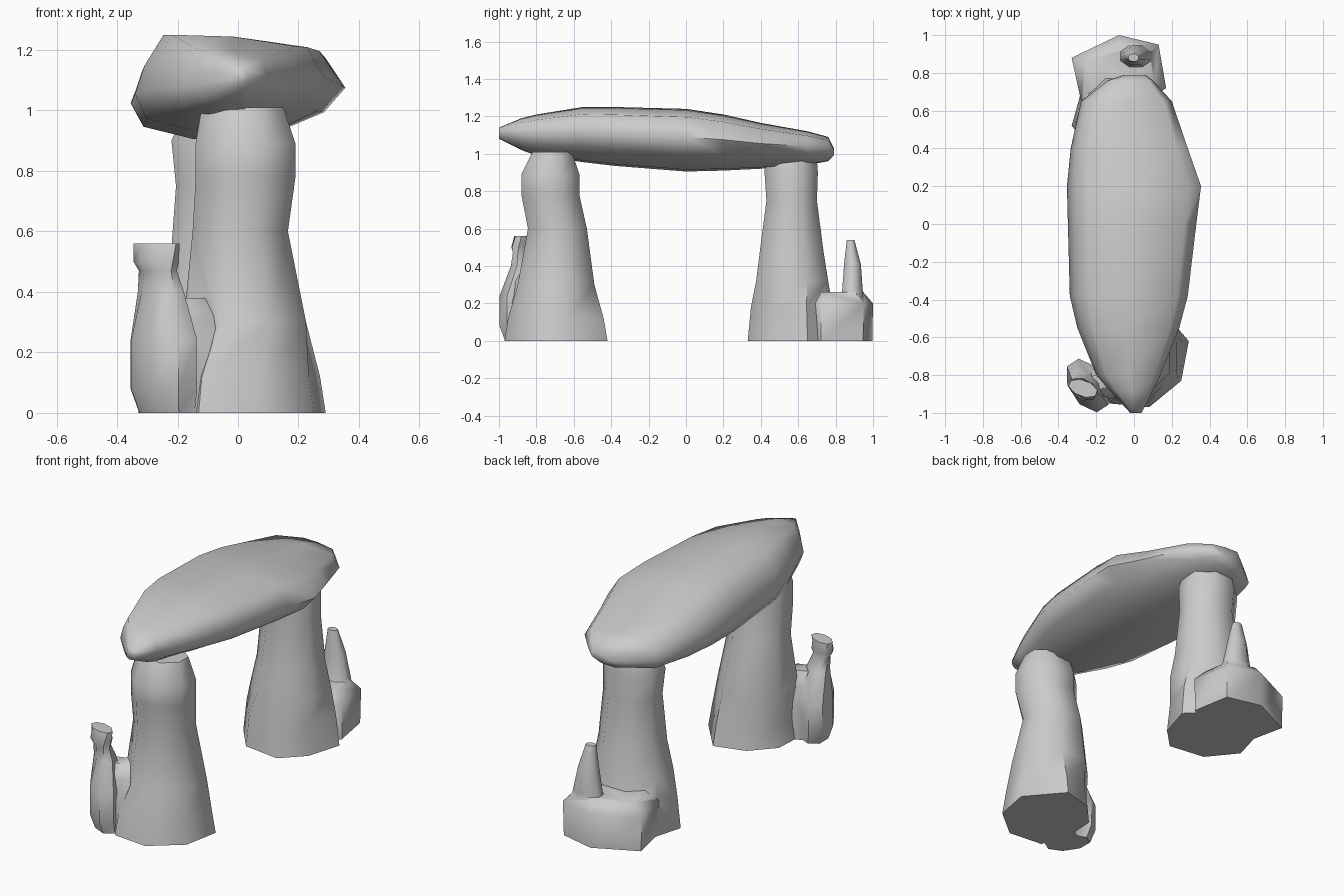
import bpy, bmesh, math
from mathutils import Vector

if "Cube" in bpy.data.objects:
    bpy.data.objects.remove(bpy.data.objects["Cube"])


def loft(name, rings):
    """Skin equal-length point rings and cap both ends."""
    bm = bmesh.new()
    vs = [[bm.verts.new(p) for p in r] for r in rings]
    n = len(vs[0])
    for a, b in zip(vs, vs[1:]):
        for i in range(n):
            bm.faces.new((a[i], a[(i + 1) % n], b[(i + 1) % n], b[i]))
    bm.faces.new(vs[0])
    bm.faces.new(vs[-1])
    bmesh.ops.recalc_face_normals(bm, faces=bm.faces)
    me = bpy.data.meshes.new(name)
    bm.to_mesh(me)
    bm.free()
    ob = bpy.data.objects.new(name, me)
    bpy.context.collection.objects.link(ob)
    return ob


def box_ring(z, x0, x1, y0, y1, n=8):
    """Rounded ring that fills the given bounds."""
    k = 0.5 / math.cos(math.pi / n)
    return [((x0 + x1) / 2 + (x1 - x0) * k * math.cos((i + .5) * math.tau / n),
             (y0 + y1) / 2 + (y1 - y0) * k * math.sin((i + .5) * math.tau / n), z) for i in range(n)]


def turned_ring(z, cx, cy, a, b, deg, n=8):
    """Ellipse ring turned about z."""
    t = math.radians(deg)
    pts = []
    for i in range(n):
        u = a * math.cos((i + .5) * math.tau / n) / math.cos(math.pi / n)
        v = b * math.sin((i + .5) * math.tau / n) / math.cos(math.pi / n)
        pts.append((cx + u * math.cos(t) - v * math.sin(t), cy + u * math.sin(t) + v * math.cos(t), z))
    return pts


def poly_ring(z, pts, s=1.0):
    """Outline scaled about its middle."""
    c = sum((Vector(p) for p in pts), Vector((0, 0))) / len(pts)
    return [(*(c + (Vector(p) - c) * s), z) for p in pts]


def fuse(base, parts):
    """Union the parts into the base and drop the pieces."""
    for p in parts:
        m = base.modifiers.new("fuse", 'BOOLEAN')
        m.operation, m.object, m.solver = 'UNION', p, 'EXACT'
        bpy.ops.object.select_all(action='DESELECT')
        bpy.context.view_layer.objects.active = base
        base.select_set(True)
        bpy.ops.object.modifier_apply(modifier=m.name)
        bpy.data.objects.remove(p)


def smooth(ob, deg):
    bpy.ops.object.select_all(action='DESELECT')
    bpy.context.view_layer.objects.active = ob
    ob.select_set(True)
    bpy.ops.object.shade_smooth_by_angle(angle=math.radians(deg))


# Capstone: one lopsided cross-section swept front to back
SECTION = [(-1, .38), (-.9, .68), (-.7, 1), (.05, .98), (.82, .87),
           (1, .55), (.8, .28), (.3, .03), (-.4, 0), (-.88, .12)]
SPANS = [(-1.0, -.02, .04, 1.08, 1.14), (-.88, -.13, .1, 1.02, 1.19), (-.8, -.2, .14, .99, 1.21),
         (-.55, -.3, .24, .955, 1.25), (-.38, -.34, .285, .935, 1.25), (0, -.35, .33, .905, 1.24),
         (.2, -.355, .355, .91, 1.21), (.4, -.335, .285, .92, 1.165), (.65, -.28, .2, .94, 1.12),
         (.76, -.14, .1, .96, 1.09), (.79, -.05, .06, .99, 1.03)]
capstone = loft("capstone", [[((x0 + x1) / 2 + u * (x1 - x0) / 2, y, z0 + v * (z1 - z0))
                              for u, v in SECTION] for y, x0, x1, z0, z1 in SPANS])

# Front pillar with flared foot
FRONT_FOOT = [(.29, -.62), (.12, -.42), (-.06, -.47), (-.18, -.6),
              (-.19, -.8), (-.13, -.95), (.08, -.97), (.25, -.83)]
front_pillar = loft("front_pillar", [
    poly_ring(0, FRONT_FOOT), poly_ring(.12, FRONT_FOOT, .93),
    box_ring(.3, -.18, .225, -.9, -.49), box_ring(.6, -.15, .165, -.845, -.53),
    box_ring(.78, -.14, .19, -.88, -.57), box_ring(.89, -.14, .19, -.88, -.57),
    box_ring(1.01, -.12, .15, -.82, -.61)])

# Side lump with a blunt stalk, and the saddle joining it to the pillar
front_stalk = loft("front_stalk", [
    turned_ring(0, -.235, -.85, .12, .075, -57), turned_ring(.08, -.245, -.855, .145, .09, -57),
    turned_ring(.24, -.245, -.855, .145, .09, -57), turned_ring(.4, -.255, -.86, .085, .055, -45),
    turned_ring(.47, -.265, -.875, .065, .04, -35), turned_ring(.5, -.27, -.875, .075, .05, -30),
    turned_ring(.56, -.27, -.87, .075, .04, -20)])
front_saddle = loft("front_saddle", [
    turned_ring(0, -.15, -.83, .15, .1, 20), turned_ring(.2, -.15, -.83, .15, .1, 20),
    turned_ring(.32, -.16, -.83, .13, .075, 20), turned_ring(.38, -.17, -.83, .08, .04, 20)])
fuse(front_pillar, [front_saddle, front_stalk])

# Back pillar with flared foot
BACK_FOOT = [(.2, .65), (.05, .8), (-.17, .8), (-.28, .7),
             (-.33, .52), (-.2, .36), (.02, .33), (.14, .45)]
back_pillar = loft("back_pillar", [
    poly_ring(0, BACK_FOOT), poly_ring(.18, BACK_FOOT, .93),
    box_ring(.32, -.26, .15, .375, .76), box_ring(.48, -.225, .12, .395, .735),
    box_ring(.75, -.205, .1, .43, .7), box_ring(.9, -.22, .1, .42, .705),
    box_ring(.97, -.19, .08, .425, .7)])

# Back ledge and its pointed stalk
LEDGE = [(.13, .95), (-.08, 1.0), (-.33, .88), (-.28, .65), (0, .6), (.17, .72)]
back_ledge = loft("back_ledge", [poly_ring(0, LEDGE, .98), poly_ring(.2, LEDGE), poly_ring(.26, LEDGE, .74)])
back_stalk = loft("back_stalk", [
    box_ring(.15, -.1, .12, .79, .95), box_ring(.27, -.07, .09, .835, .945),
    box_ring(.41, -.05, .06, .845, .935), box_ring(.54, -.03, .025, .86, .9)])
fuse(back_pillar, [back_ledge, back_stalk])

for ob, deg in ((capstone, 70), (front_pillar, 55), (back_pillar, 55)):
    smooth(ob, deg)
